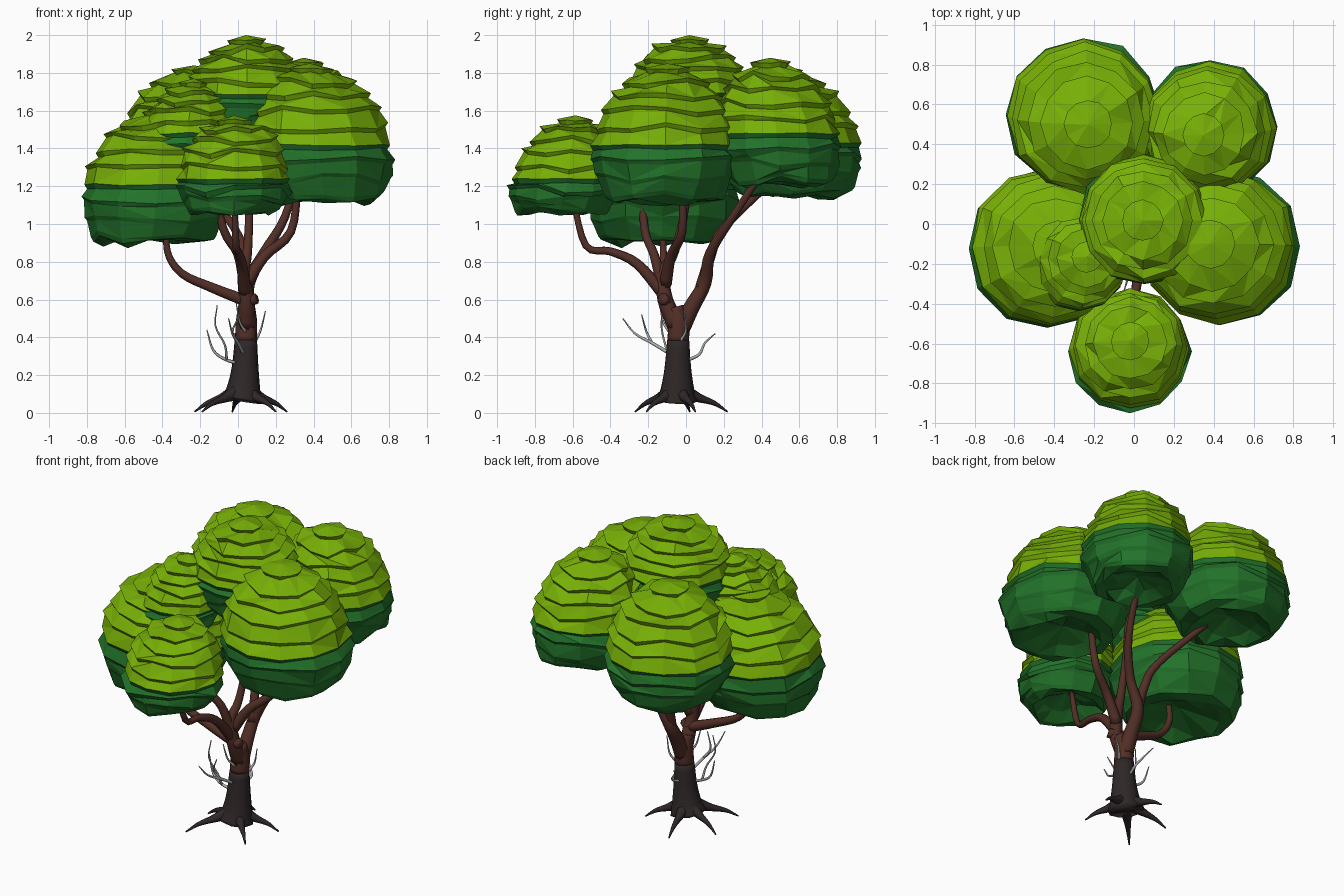
import bpy, bmesh, math, random
from mathutils import Vector

random.seed(7)

def material(name, rgb):
    m = bpy.data.materials.new(name)
    m.diffuse_color = (*rgb, 1)
    return m

LIGHT = material("light_leaf", (0.185, 0.43, 0.002))
DARK = material("dark_leaf", (0.016, 0.17, 0.023))
BROWN = material("brown_bark", (0.085, 0.028, 0.020))
BLACK = material("dark_bark", (0.028, 0.020, 0.021))
GREY = material("grey_twig", (0.40, 0.42, 0.42))

def finish(bm, name, mats, smooth=False):
    bmesh.ops.recalc_face_normals(bm, faces=bm.faces)
    me = bpy.data.meshes.new(name)
    for f in bm.faces:
        f.smooth = smooth
    bm.to_mesh(me)
    bm.free()
    for m in mats:
        me.materials.append(m)
    ob = bpy.data.objects.new(name, me)
    bpy.context.collection.objects.link(ob)
    return ob

def bridge(bm, a, b, mat=0):
    n = len(a)
    for i in range(n):
        j = (i + 1) % n
        quad = (a[i], a[j], b[j], b[i])
        if random.random() < 0.5:
            tris = (quad[0], quad[1], quad[2]), (quad[0], quad[2], quad[3])
        else:
            tris = (quad[0], quad[1], quad[3]), (quad[1], quad[2], quad[3])
        for t in tris:
            bm.faces.new(t).material_index = mat

# Leaf clump: stacked shaggy tiers with a visible lip under each one,
# leaning inward at the top and drooping outward at the bottom, hollow below
def clump(name, x, y, r, top, split, bottom, sides=12, tiers=6):
    bm = bmesh.new()
    h, d = top - split, split - bottom
    out = Vector((x, y)).normalized() * min(1, math.hypot(x, y) / 0.3)

    def centre(z):
        lean = -0.045 * (z - split) / h if z > split else 0.04 * (split - z) / d
        return Vector((x + out.x * lean, y + out.y * lean, z))

    def ring(rad, z, jr, jz):
        pts, c = [], centre(z)
        for i in range(sides):
            a = math.tau * i / sides
            q = rad * (1 + random.uniform(-jr, jr))
            pts.append(bm.verts.new(c + Vector((q * math.cos(a), q * math.sin(a),
                                                random.uniform(-jz, jz)))))
        return pts

    levels = [(0.3, top - 0.025)]
    for k in range(1, tiers):
        a = math.radians(66 * (1 - k / (tiers - 1)))
        levels.append((0.98 * math.cos(a), split + h * math.sin(a) * 0.98))
    levels += [(1.0, split - d * 0.25), (0.93, split - d * 0.52),
               (0.81, split - d * 0.8), (0.6, bottom + 0.015)]
    apex = bm.verts.new(centre(top))
    prev = None
    for k, (f, z) in enumerate(levels):
        mat = 0 if k < tiers else 1
        jz = 0.006 if k in (0, tiers - 1) else 0.024
        low = ring(f * r + 0.006, z, 0.03, jz)
        if prev is None:
            for i in range(sides):
                bm.faces.new((apex, low[i], low[(i + 1) % sides]))
        else:
            # lip under the tier above, then this tier's sloping skirt
            up = []
            for v in prev:
                c = centre(v.co.z)
                p = c + (v.co - c) * (1 - 0.014 / max(0.1, (v.co - c).length))
                up.append(bm.verts.new(p - Vector((0, 0, random.uniform(0.016, 0.028)))))
            bridge(bm, prev, up, mat)
            bridge(bm, up, low, mat)
        prev = low
    inner = ring(r * 0.4, bottom + 0.055, 0.1, 0.015)
    bridge(bm, prev, inner, 1)
    c = bm.verts.new(centre(bottom + 0.1))
    for i in range(sides):
        bm.faces.new((inner[i], c, inner[(i + 1) % sides])).material_index = 1
    finish(bm, name, (LIGHT, DARK))

for args in (
    ("back_left_leaves", -0.25, 0.54, 0.385, 1.84, 1.43, 1.13),
    ("back_right_leaves", 0.375, 0.48, 0.335, 1.88, 1.48, 1.19),
    ("top_leaves", 0.05, 0.02, 0.325, 2.0, 1.69, 1.44),
    ("right_leaves", 0.425, -0.11, 0.39, 1.85, 1.42, 1.10),
    ("left_leaves", -0.425, -0.12, 0.40, 1.62, 1.21, 0.88),
    ("small_left_leaves", -0.27, -0.19, 0.24, 1.77, 1.48, 1.28),
    ("front_leaves", -0.02, -0.63, 0.30, 1.575, 1.235, 1.05),
):
    clump(*args)

# Tapered tube through (x, y, z, radius) points, smoothed
def tube(bm, pts, sides=8, steps=4, mat=0):
    P = [Vector(p) for p in pts]
    P = [2 * P[0] - P[1]] + P + [2 * P[-1] - P[-2]]
    path = []
    for i in range(1, len(P) - 2):
        a, b, c, d = P[i - 1:i + 3]
        for s in range(steps):
            t = s / steps
            path.append(0.5 * (2 * b + (c - a) * t + (2 * a - 5 * b + 4 * c - d) * t * t
                               + (3 * b - a - 3 * c + d) * t ** 3))
    path.append(P[-2])
    side, prev, first = Vector((1, 0.2, 0)), None, None
    for i, p in enumerate(path):
        tan = (path[min(i + 1, len(path) - 1)] - path[max(i - 1, 0)]).to_3d().normalized()
        side = side - tan * side.dot(tan)
        if side.length < 0.01:
            side = tan.orthogonal()
        side.normalize()
        up = tan.cross(side)
        rad = max(p[3], 0.002)
        loop = [bm.verts.new(p.to_3d() + rad * (side * math.cos(math.tau * k / sides)
                             + up * math.sin(math.tau * k / sides))) for k in range(sides)]
        if prev:
            for k in range(sides):
                j = (k + 1) % sides
                bm.faces.new((prev[k], prev[j], loop[j], loop[k])).material_index = mat
        else:
            first = loop
        prev = loop
    bm.faces.new(first).material_index = mat
    bm.faces.new(prev).material_index = mat

def tubes(name, paths, mat, sides=8):
    bm = bmesh.new()
    for p in paths:
        tube(bm, p, sides)
    return finish(bm, name, (mat,), True)

# Trunk: dark foot below, brown bark above
tubes("trunk_foot", [[(0.02, -0.05, 0.065, 0.11), (0.03, -0.047, 0.13, 0.09),
                      (0.038, -0.045, 0.24, 0.072), (0.042, -0.043, 0.385, 0.06)]], BLACK, 9)
tubes("trunk", [[(0.042, -0.043, 0.38, 0.059), (0.045, -0.04, 0.48, 0.057), (0.045, -0.06, 0.56, 0.046)]],
      BROWN, 9)

# Roots spread from the foot
roots = []
for tx, ty in ((-0.23, 0.02), (-0.19, -0.27), (0.2, -0.21), (0.26, 0.05), (-0.03, 0.22)):
    cx, cy = 0.025, -0.047
    mix = lambda t: (cx + (tx - cx) * t, cy + (ty - cy) * t)
    roots.append([(*mix(0.15), 0.11, 0.045), (*mix(0.45), 0.078, 0.024),
                  (*mix(0.75), 0.05, 0.013), (*mix(1), 0.006, 0.004)])
tubes("roots", roots, BLACK, 7)

# Branches reach into each clump
tubes("branches", [
    [(0.045, -0.03, 0.44, 0.05), (0.045, 0.03, 0.56, 0.043), (0.055, 0.1, 0.69, 0.036),
     (0.14, 0.13, 0.85, 0.028), (0.25, 0.25, 1.04, 0.022), (0.32, 0.42, 1.3, 0.018)],
    [(0.05, 0.08, 0.66, 0.034), (0.03, 0.13, 0.83, 0.027), (-0.02, 0.2, 0.98, 0.023),
     (-0.22, 0.47, 1.24, 0.018)],
    [(0.045, -0.05, 0.46, 0.05), (0.045, -0.11, 0.6, 0.042), (0.03, -0.12, 0.74, 0.033),
     (0.05, -0.06, 0.86, 0.025), (0.06, 0.0, 1.12, 0.02), (0.05, 0.01, 1.54, 0.016)],
    [(0.04, -0.11, 0.68, 0.035), (0.14, -0.08, 0.83, 0.028), (0.28, -0.02, 0.96, 0.023),
     (0.32, -0.02, 1.22, 0.018)],
    [(0.04, -0.12, 0.66, 0.033), (0.0, -0.17, 0.84, 0.025), (-0.08, -0.22, 0.98, 0.022),
     (-0.15, -0.24, 1.32, 0.017)],
    [(0.04, -0.11, 0.62, 0.034), (0.02, -0.26, 0.79, 0.027), (0.0, -0.4, 0.855, 0.022),
     (-0.01, -0.53, 0.885, 0.019), (-0.02, -0.6, 1.14, 0.015)],
    [(0.05, -0.1, 0.59, 0.034), (-0.13, -0.11, 0.66, 0.028), (-0.3, -0.12, 0.74, 0.023),
     (-0.375, -0.12, 0.86, 0.019), (-0.37, -0.13, 1.02, 0.016)],
    [(0.05, -0.1, 0.59, 0.033), (0.095, -0.125, 0.605, 0.03)],
], BROWN)

# Bare grey twigs on the lower trunk
tubes("twigs", [
    [(0.02, -0.07, 0.26, 0.01), (-0.06, -0.08, 0.28, 0.009), (-0.13, -0.07, 0.33, 0.007),
     (-0.165, -0.06, 0.44, 0.003)],
    [(-0.06, -0.08, 0.28, 0.008), (-0.07, -0.11, 0.36, 0.006), (-0.12, -0.13, 0.46, 0.005),
     (-0.11, -0.12, 0.57, 0.003)],
    [(0.03, -0.08, 0.31, 0.01), (0.0, -0.18, 0.37, 0.009), (-0.03, -0.27, 0.42, 0.006),
     (-0.05, -0.335, 0.5, 0.003)],
    [(0.0, -0.18, 0.37, 0.008), (-0.03, -0.21, 0.43, 0.006), (0.01, -0.235, 0.52, 0.003)],
    [(0.04, -0.09, 0.43, 0.008), (0.01, -0.12, 0.48, 0.006), (-0.01, -0.14, 0.58, 0.003)],
    [(0.04, 0.01, 0.28, 0.01), (0.05, 0.07, 0.31, 0.008), (0.01, 0.1, 0.37, 0.006),
     (-0.02, 0.155, 0.42, 0.003)],
    [(0.09, -0.03, 0.38, 0.009), (0.12, 0.0, 0.44, 0.006), (0.145, -0.01, 0.54, 0.003)],
], GREY, 5)
